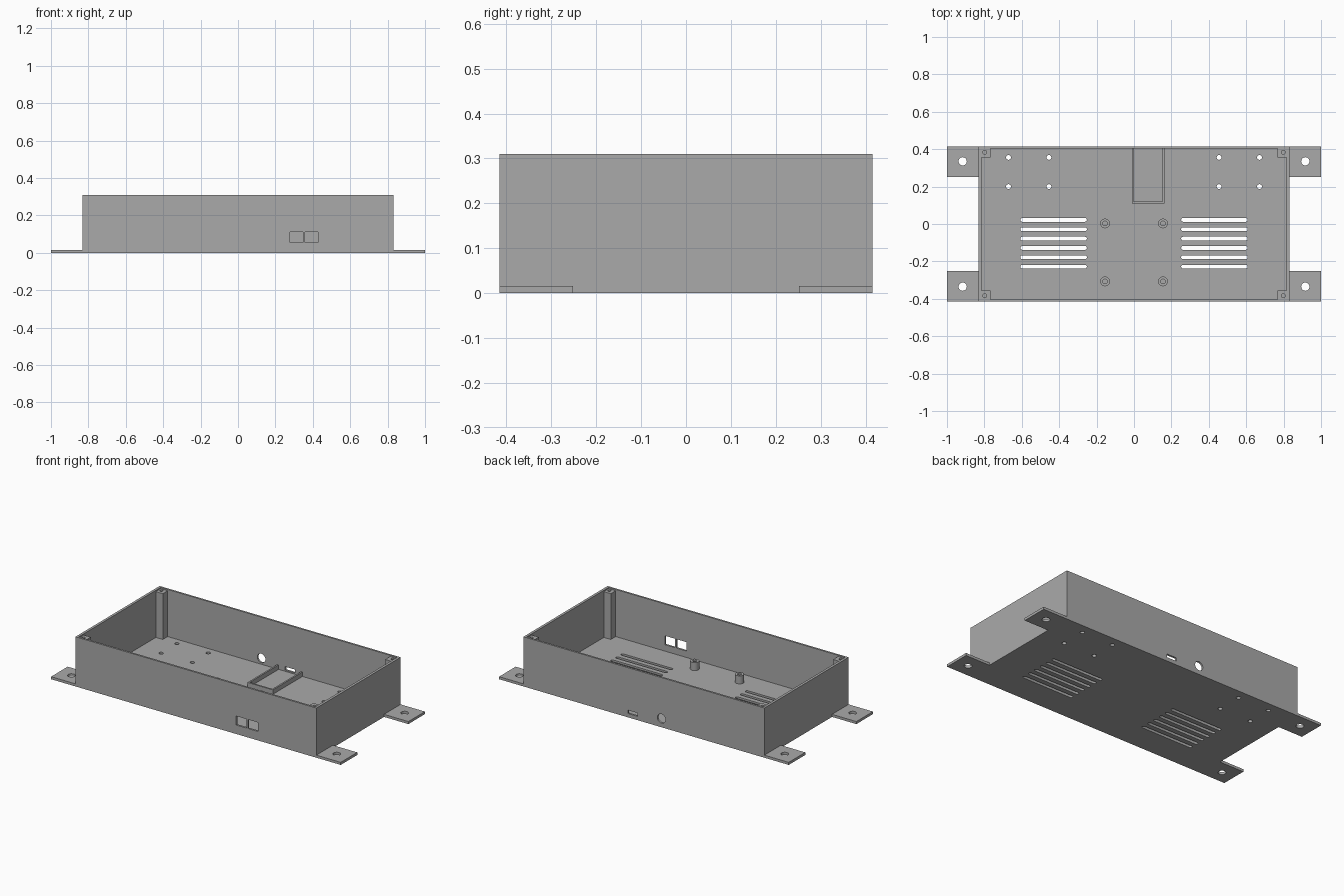
import bpy
import bmesh
import math
from mathutils import Matrix, Vector

if "Cube" in bpy.data.objects:
    bpy.data.objects.remove(bpy.data.objects["Cube"])

GREY = (0.4, 0.4, 0.4, 1)
grey = bpy.data.materials.new("plain grey")
grey.use_nodes = True
grey.diffuse_color = GREY
grey.node_tree.nodes["Principled BSDF"].inputs["Base Color"].default_value = GREY

# Main sizes
HX, HY, HEIGHT = 0.832, 0.415, 0.31
IX, IY, FLOOR = 0.816, 0.403, 0.016
SIDES = (-1, 1)


def add_box(bm, x0, x1, y0, y1, z0, z1):
    lo, hi = Vector((x0, y0, z0)), Vector((x1, y1, z1))
    size = hi - lo
    matrix = Matrix.Translation((lo + hi) / 2) @ Matrix.Diagonal((*size, 1))
    bmesh.ops.create_cube(bm, size=1, matrix=matrix)


def add_cylinder(bm, x, y, z, radius, depth, rotation=Matrix()):
    bmesh.ops.create_cone(bm, cap_ends=True, segments=32, radius1=radius, radius2=radius,
                          depth=depth, matrix=Matrix.Translation((x, y, z)) @ rotation)


def add_slot(bm, x0, x1, y, radius, z0, z1):
    """Vertical prism with a round-ended outline."""
    ring = []
    for centre, start in ((x1 - radius, -math.pi / 2), (x0 + radius, math.pi / 2)):
        for i in range(9):
            a = start + math.pi * i / 8
            ring.append(bm.verts.new((centre + radius * math.cos(a), y + radius * math.sin(a), z0)))
    face = bm.faces.new(ring)
    extruded = bmesh.ops.extrude_face_region(bm, geom=[face])["geom"]
    top = [v for v in extruded if isinstance(v, bmesh.types.BMVert)]
    bmesh.ops.translate(bm, verts=top, vec=(0, 0, z1 - z0))


def make_object(name, bm):
    bmesh.ops.recalc_face_normals(bm, faces=bm.faces)
    mesh = bpy.data.meshes.new(name)
    bm.to_mesh(mesh)
    bm.free()
    mesh.materials.append(grey)
    obj = bpy.data.objects.new(name, mesh)
    bpy.context.collection.objects.link(obj)
    return obj


def activate(obj):
    bpy.ops.object.select_all(action='DESELECT')
    obj.select_set(True)
    bpy.context.view_layer.objects.active = obj


def cut(obj, cutter_bm):
    cutter = make_object("cutter", cutter_bm)
    cutter.hide_render = True
    mod = obj.modifiers.new("cut", 'BOOLEAN')
    mod.operation, mod.solver, mod.object = 'DIFFERENCE', 'EXACT', cutter
    activate(obj)
    bpy.ops.object.modifier_apply(modifier=mod.name)
    bpy.data.objects.remove(cutter)


def smooth(obj):
    activate(obj)
    bpy.ops.object.shade_smooth_by_angle(angle=math.radians(30))


# Open-topped shell
bm = bmesh.new()
add_box(bm, -HX, HX, -HY, HY, 0, HEIGHT)
shell = make_object("enclosure_shell", bm)
bm = bmesh.new()
add_box(bm, -IX, IX, -IY, IY, FLOOR, HEIGHT + 0.1)
cut(shell, bm)

# Openings in the floor and walls
bm = bmesh.new()
for x0 in (-0.608, 0.252):
    for i in range(6):
        add_slot(bm, x0, x0 + 0.356, 0.022 - 0.05 * i, 0.01, -0.05, 0.03)
for side in SIDES:
    for x in (0.455, 0.671):
        for y in (0.2, 0.356):
            add_cylinder(bm, side * x, y, 0, 0.013, 0.08)
for x0 in (0.278, 0.358):
    add_box(bm, x0, x0 + 0.07, -HY - 0.05, -IY + 0.05, 0.056, 0.112)
add_cylinder(bm, -0.121, HY, 0.054, 0.028, 0.1, Matrix.Rotation(math.pi / 2, 4, 'X'))
add_box(bm, 0.043, 0.111, IY - 0.05, HY + 0.05, 0.024, 0.045)
cut(shell, bm)
smooth(shell)

# Mounting tabs and corner screw posts
for sx, x_name in zip(SIDES, ("right", "left")):
    for sy, y_name in zip(SIDES, ("front", "back")):
        bm = bmesh.new()
        add_box(bm, *sorted((sx * HX, sx)), *sorted((sy * 0.252, sy * HY)), 0, FLOOR)
        tab = make_object(f"mounting_tab_{y_name}_{x_name}", bm)
        bm = bmesh.new()
        add_cylinder(bm, sx * 0.916, sy * 0.335, 0, 0.022, 0.1)
        cut(tab, bm)
        smooth(tab)

        bm = bmesh.new()
        add_box(bm, *sorted((sx * 0.768, sx * IX)), *sorted((sy * 0.355, sy * IY)), FLOOR, 0.302)
        post = make_object(f"corner_post_{y_name}_{x_name}", bm)
        bm = bmesh.new()
        add_cylinder(bm, sx * 0.798, sy * 0.384, HEIGHT, 0.01, 0.15)
        cut(post, bm)
        smooth(post)

# Circuit board standoffs
for x, x_name in ((-0.155, "right"), (0.155, "left")):
    for y, y_name in ((-0.307, "front"), (0.003, "back")):
        bm = bmesh.new()
        add_cylinder(bm, x, y, FLOOR + 0.025, 0.026, 0.05)
        standoff = make_object(f"standoff_{y_name}_{x_name}", bm)
        bm = bmesh.new()
        add_cylinder(bm, x, y, FLOOR + 0.04, 0.012, 0.076)
        cut(standoff, bm)
        smooth(standoff)

# Three-sided module holder against the back wall
bm = bmesh.new()
add_box(bm, -0.012, 0.163, 0.11, IY, FLOOR, 0.044)
holder = make_object("module_holder", bm)
bm = bmesh.new()
add_box(bm, -0.002, 0.153, 0.12, IY + 0.1, 0, 0.1)
cut(holder, bm)
